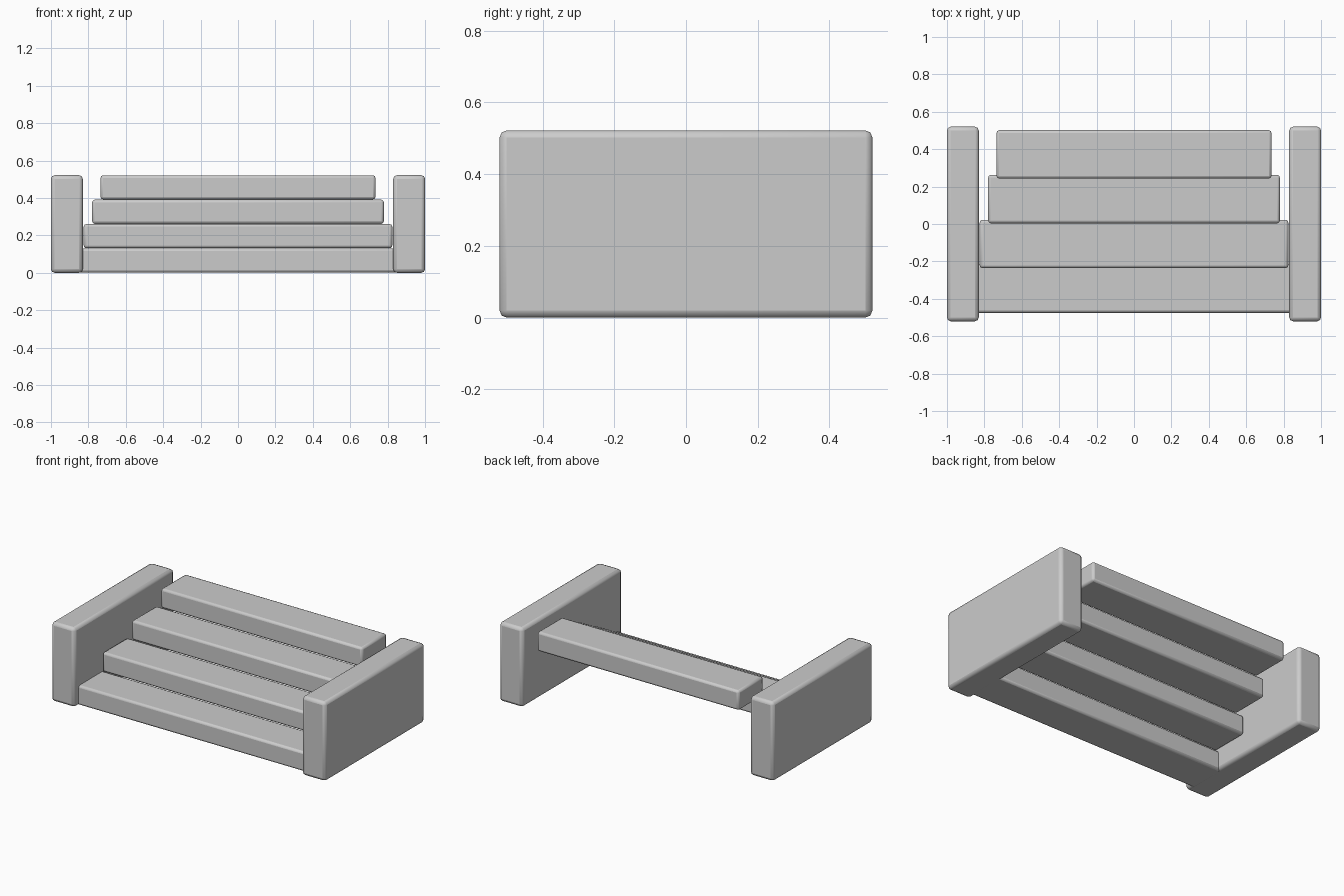
import bpy

if "Cube" in bpy.data.objects:
    bpy.data.objects.remove(bpy.data.objects["Cube"])


def rounded_box(name, lo, hi, radius):
    """Box between two corners with softly rounded edges."""
    bpy.ops.mesh.primitive_cube_add(size=1, location=[(a + b) / 2 for a, b in zip(lo, hi)])
    ob = bpy.context.object
    ob.name = name
    ob.scale = [b - a for a, b in zip(lo, hi)]
    bpy.ops.object.transform_apply(location=False, rotation=False, scale=True)
    bevel = ob.modifiers.new("soft_edges", 'BEVEL')
    bevel.width = radius
    bevel.segments = 2
    bpy.ops.object.shade_smooth_by_angle()
    return ob


# Side walls
for name, x0, x1 in (("left_side_wall", -1.0, -0.83), ("right_side_wall", 0.83, 1.0)):
    rounded_box(name, (x0, -0.52, 0), (x1, 0.52, 0.522), 0.02)

# Four steps, rising and narrowing towards the back
for i in range(4):
    half = 0.87 - 0.045 * i
    y = -0.346 + 0.2395 * i
    z = 0.1305 * i
    rounded_box(f"step_{i + 1}", (-half, y - 0.129, z + 0.001),
                (half, y + 0.129, z + 0.13), 0.014)
